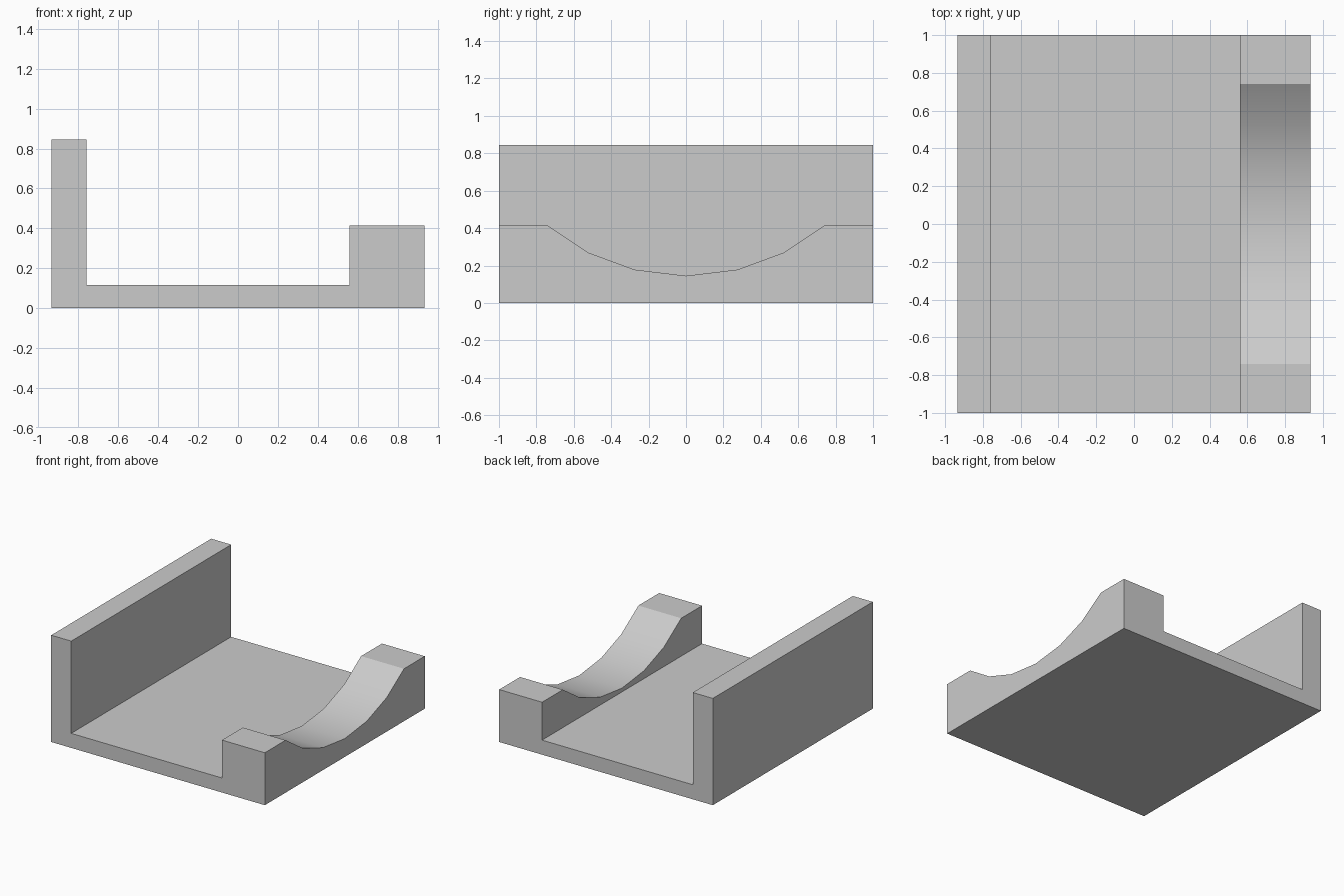
import bpy
import bmesh
from mathutils import Vector
from math import radians

cube = bpy.data.objects.get("Cube")
if cube:
    bpy.data.objects.remove(cube, do_unlink=True)

grey = bpy.data.materials.new("light grey")
grey.use_nodes = True
grey.diffuse_color = (0.6, 0.6, 0.6, 1)
grey.node_tree.nodes["Principled BSDF"].inputs["Base Color"].default_value = (0.6, 0.6, 0.6, 1)


def prism(name, points, sweep):
    """Extrude a closed profile along a vector into a solid."""
    bm = bmesh.new()
    face = bm.faces.new([bm.verts.new(p) for p in points])
    ext = bmesh.ops.extrude_face_region(bm, geom=[face])
    verts = [g for g in ext["geom"] if isinstance(g, bmesh.types.BMVert)]
    bmesh.ops.translate(bm, verts=verts, vec=Vector(sweep))
    bmesh.ops.recalc_face_normals(bm, faces=bm.faces)
    mesh = bpy.data.meshes.new(name)
    bm.to_mesh(mesh)
    bm.free()
    mesh.materials.append(grey)
    obj = bpy.data.objects.new(name, mesh)
    bpy.context.collection.objects.link(obj)
    return obj


# Channel body: tall wall, thin floor and low thick rail in one cross-section
half, wall, rail = 0.935, -0.76, 0.56
floor_z, wall_z, rail_z = 0.115, 0.845, 0.415
section = [(-half, 0), (half, 0), (half, rail_z), (rail, rail_z),
           (rail, floor_z), (wall, floor_z), (wall, wall_z), (-half, wall_z)]
body = prism("channel_body", [(x, -1, z) for x, z in section], (0, 2, 0))

# Shallow faceted scoop across the rail, mirrored about the middle
side = [(0.74, rail_z), (0.525, 0.27), (0.275, 0.178)]
scoop = [(-y, z) for y, z in side] + [(0, 0.145)] + side[::-1]
scoop += [(0.74, 0.6), (-0.74, 0.6)]
cutter = prism("scoop_cutter", [(0.4, y, z) for y, z in scoop], (0.7, 0, 0))
cutter.hide_render = True

cut = body.modifiers.new("scoop", "BOOLEAN")
cut.operation = "DIFFERENCE"
cut.solver = "EXACT"
cut.object = cutter

bpy.ops.object.select_all(action="DESELECT")
bpy.context.view_layer.objects.active = body
body.select_set(True)
bpy.ops.object.modifier_apply(modifier=cut.name)
bpy.data.objects.remove(cutter, do_unlink=True)
bpy.ops.object.shade_smooth_by_angle(angle=radians(30))
